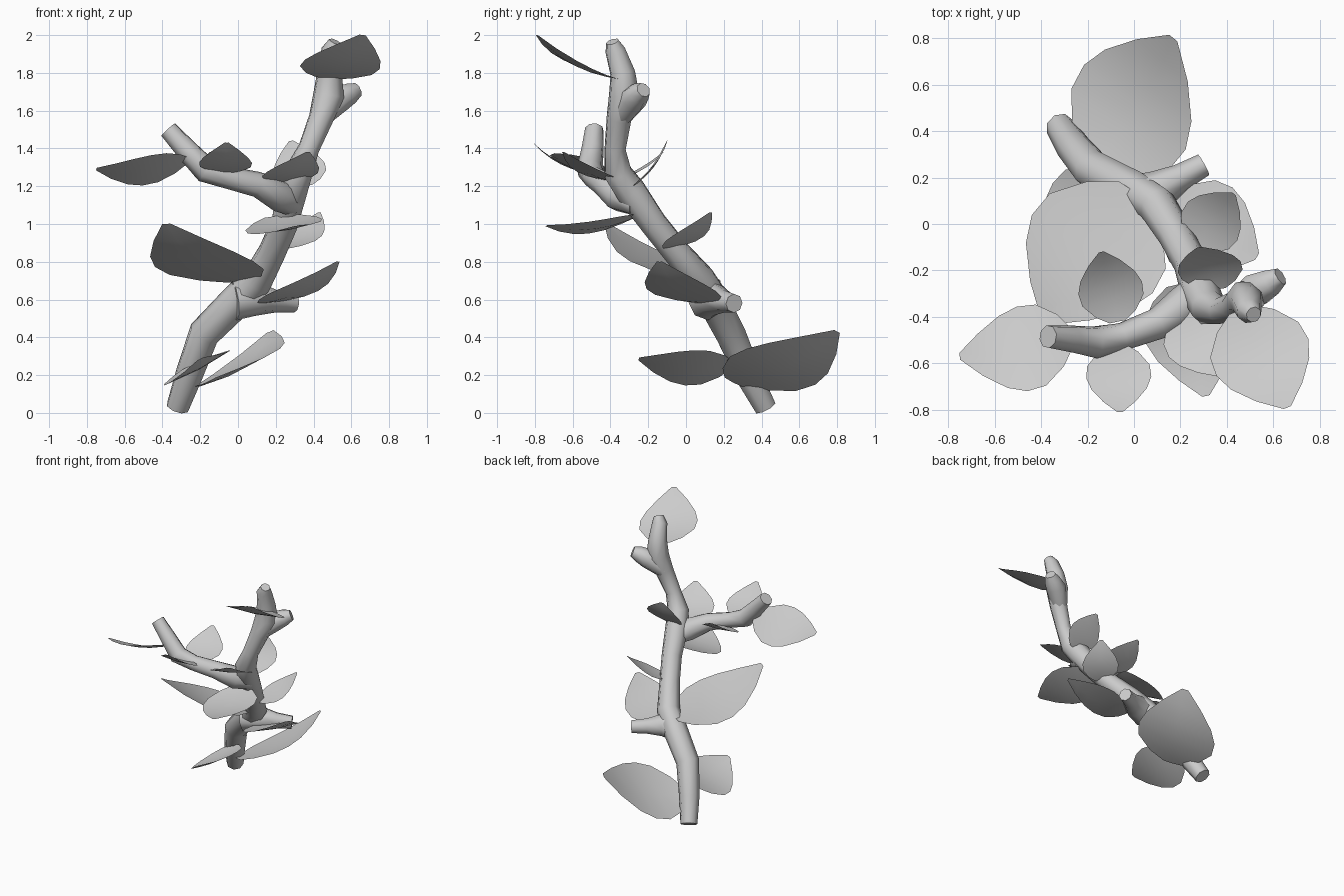
import bpy, math
from mathutils import Vector

if "Cube" in bpy.data.objects:
    bpy.data.objects.remove(bpy.data.objects["Cube"])


def make(name, verts, faces, angle=50):
    me = bpy.data.meshes.new(name)
    me.from_pydata(verts, [], faces)
    me.update()
    ob = bpy.data.objects.new(name, me)
    bpy.context.collection.objects.link(ob)
    bpy.ops.object.select_all(action='DESELECT')
    ob.select_set(True)
    bpy.context.view_layer.objects.active = ob
    bpy.ops.object.shade_smooth_by_angle(angle=math.radians(angle))
    return ob


def limb(name, path, sides=8):
    """Tapered tube along (x, y, z, radius) points."""
    pts = [Vector(p[:3]) for p in path]
    verts, faces = [], []
    side = Vector((0.3, 1, 0.1))
    for i, p in enumerate(pts):
        d = (pts[min(i + 1, len(pts) - 1)] - pts[max(i - 1, 0)]).normalized()
        side = (side - d * side.dot(d)).normalized()
        up = d.cross(side)
        for k in range(sides):
            a = 2 * math.pi * k / sides
            verts.append(p + (side * math.cos(a) + up * math.sin(a)) * path[i][3])
    for i in range(len(pts) - 1):
        for k in range(sides):
            a, b = i * sides + k, i * sides + (k + 1) % sides
            faces.append((a, b, b + sides, a + sides))
    faces.append(tuple(reversed(range(sides))))
    faces.append(tuple(range((len(pts) - 1) * sides, len(pts) * sides)))
    return make(name, verts, faces)


# Half-width of a leaf along its length
PROFILE = [(0, .25), (.1, .62), (.28, .96), (.45, 1), (.62, .85), (.82, .5), (1, .08)]


def leaf(name, base, tip, across, half):
    """Thin sagging leaf from base to tip, widened along 'across'."""
    base, tip, w = Vector(base), Vector(tip), Vector(across)
    d = tip - base
    length = d.length
    d.normalize()
    w = (w - d * w.dot(d)).normalized()
    n = w.cross(d)
    if n.z < 0:
        w, n = -w, -n
    verts, faces = [], []
    for t, f in PROFILE:
        c = base + d * length * t - n * 0.35 * length * t * (1 - t)
        for s in (-1, 0, 1):
            verts.append(c + w * half * f * s + n * 0.06 * half * abs(s) * f)
    for i in range(len(PROFILE) - 1):
        for k in range(2):
            a = i * 3 + k
            faces.append((a, a + 1, a + 4, a + 3))
    return make(name, verts, faces)


# Main stem with its upper fork
limb("stem", [(-.32, .42, .03, .062), (-.26, .33, .2, .075), (-.18, .235, .42, .085),
              (0, .14, .6, .09), (.1, .08, .7, .085), (.18, -.05, .85, .075),
              (.245, -.17, 1.0, .075), (.285, -.29, 1.17, .085), (.32, -.36, 1.27, .078),
              (.375, -.375, 1.4, .058), (.44, -.355, 1.56, .068), (.48, -.325, 1.68, .085),
              (.485, -.335, 1.8, .068), (.495, -.375, 1.92, .055), (.515, -.39, 1.965, .035)])
# Side branch and cut stubs, flared where they join the stem
limb("side_branch", [(.29, -.26, 1.1, .06), (.22, -.35, 1.15, .088), (.1, -.43, 1.21, .068),
                     (-.05, -.485, 1.245, .06), (-.17, -.51, 1.285, .07),
                     (-.27, -.495, 1.39, .06), (-.37, -.485, 1.5, .05)])
limb("lower_stub", [(-.02, .11, .59, .1), (.1, .14, .605, .09), (.2, .2, .59, .06),
                    (.3, .255, .58, .05)])
limb("upper_stub", [(.44, -.345, 1.57, .06), (.53, -.28, 1.66, .075), (.59, -.25, 1.69, .06),
                    (.63, -.225, 1.71, .04)])

# Leaves: base, tip, direction across, half width
LEAVES = [
    ((-.17, .25, .16), (.17, .8, .43), (.5, -.4, .22), .3),
    ((-.25, .24, .25), (-.2, -.25, .285), (.34, .05, .18), .2),
    ((0, .14, .69), (-.38, -.42, 1.0), (.75, -.62, .1), .31),
    ((.13, .08, .58), (.53, -.14, .8), (.13, .4, -.05), .21),
    ((.25, -.1, .87), (.43, .13, 1.06), (1, -.8, 0), .135),
    ((.19, -.26, 1.04), (.31, -.74, .99), (1, .26, .2), .205),
    ((.21, -.36, 1.22), (.37, -.65, 1.38), (1, .5, 0), .155),
    ((.36, -.28, 1.2), (.28, -.1, 1.44), (1, .1, .1), .14),
    ((-.07, -.42, 1.22), (-.14, -.12, 1.38), (1, .1, 0), .14),
    ((-.07, -.52, 1.27), (-.06, -.81, 1.43), (1, 0, 0), .14),
    ((-.27, -.49, 1.33), (-.75, -.57, 1.29), (0, -.19, .08), .2),
    ((.46, -.37, 1.77), (.66, -.79, 2.0), (1, 0, 0.08), .215),
]
for i, args in enumerate(LEAVES):
    leaf(f"leaf_{i + 1}", *args)
